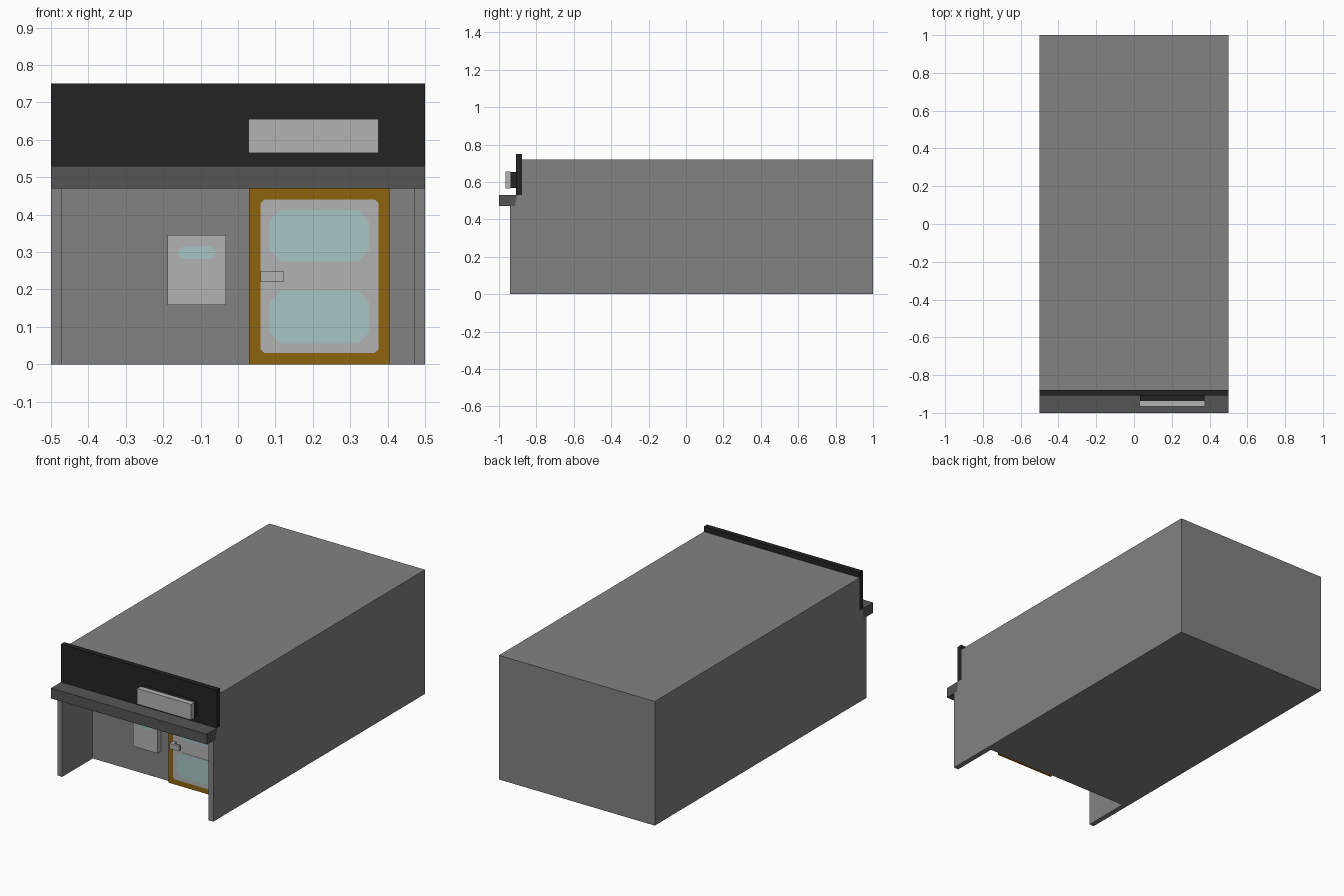
import bpy
import bmesh

default = bpy.data.objects.get("Cube")
if default:
    bpy.data.objects.remove(default, do_unlink=True)


def material(name, r, g, b):
    mat = bpy.data.materials.new(name)
    mat.use_nodes = True
    mat.diffuse_color = (r, g, b, 1)
    mat.node_tree.nodes["Principled BSDF"].inputs["Base Color"].default_value = (r, g, b, 1)
    return mat


WALL = material("wall grey", 0.223, 0.223, 0.223)
CANOPY = material("canopy dark grey", 0.09, 0.09, 0.09)
BLACK = material("sign black", 0.017, 0.017, 0.017)
LIGHT = material("light grey", 0.45, 0.45, 0.45)
GLASS = material("pale teal glass", 0.39, 0.56, 0.56)
FRAME = material("door frame ochre", 0.27, 0.127, 0.004)


def prism(name, points, axis, start, end, mat):
    """Extrude a flat outline along x (outline in y, z) or along y (outline in x, z)."""
    bm = bmesh.new()
    if axis == "x":
        corners = [(start, a, b) for a, b in points]
        move = (end - start, 0, 0)
    else:
        corners = [(a, start, b) for a, b in points]
        move = (0, end - start, 0)
    face = bm.faces.new([bm.verts.new(c) for c in corners])
    result = bmesh.ops.extrude_face_region(bm, geom=[face])
    new_verts = [v for v in result["geom"] if isinstance(v, bmesh.types.BMVert)]
    bmesh.ops.translate(bm, verts=new_verts, vec=move)
    bmesh.ops.recalc_face_normals(bm, faces=bm.faces)
    mesh = bpy.data.meshes.new(name)
    bm.to_mesh(mesh)
    bm.free()
    mesh.materials.append(mat)
    obj = bpy.data.objects.new(name, mesh)
    bpy.context.collection.objects.link(obj)
    return obj


def box(name, x0, x1, y0, y1, z0, z1, mat):
    return prism(name, [(x0, z0), (x1, z0), (x1, z1), (x0, z1)], "y", y0, y1, mat)


def cut_plate(name, x0, x1, z0, z1, cut, back, front, mat):
    """Thin upright plate with clipped corners."""
    outline = [(x0 + cut, z0), (x1 - cut, z0), (x1, z0 + cut), (x1, z1 - cut),
               (x1 - cut, z1), (x0 + cut, z1), (x0, z1 - cut), (x0, z0 + cut)]
    return prism(name, outline, "y", back, front, mat)


# Building shell with an entrance recess between two thin side walls
RECESS = -0.66
shell = prism("building_shell",
              [(-0.94, 0), (1, 0), (1, 0.72), (-0.878, 0.72), (-0.878, 0.53),
               (-0.904, 0.53), (-0.914, 0.47), (-0.94, 0.47)],
              "x", -0.5, 0.5, WALL)
cutter = box("recess_cutter", -0.47, 0.47, -1.1, RECESS, -0.1, 0.472, WALL)
cutter.hide_render = True
cut = shell.modifiers.new("recess", "BOOLEAN")
cut.operation = "DIFFERENCE"
cut.solver = "EXACT"
cut.object = cutter
bpy.context.view_layer.objects.active = shell
bpy.ops.object.modifier_apply(modifier=cut.name)
bpy.data.objects.remove(cutter, do_unlink=True)

# Canopy slab and fascia board
prism("canopy", [(-1, 0.47), (-0.914, 0.47), (-0.904, 0.53), (-1, 0.53)],
      "x", -0.5, 0.5, CANOPY)
box("fascia_board", -0.5, 0.5, -0.908, -0.878, 0.53, 0.75, BLACK)

# Blank sign panel on its dark mount
box("sign_mount", 0.032, 0.373, -0.937, -0.908, 0.567, 0.653, BLACK)
box("sign_panel", 0.028, 0.375, -0.965, -0.937, 0.565, 0.656, LIGHT)

# Door: frame, leaf, two panes
frame_front = RECESS - 0.018
leaf_front = frame_front - 0.002
box("door_frame", 0.03, 0.405, frame_front, RECESS, 0, 0.472, FRAME)
cut_plate("door_leaf", 0.06, 0.376, 0.03, 0.44, 0.01, frame_front, leaf_front, LIGHT)
for name, low, high in (("lower_pane", 0.055, 0.197), ("upper_pane", 0.275, 0.413)):
    cut_plate(name, 0.084, 0.35, low, high, 0.03, leaf_front, leaf_front - 0.002, GLASS)

# Door handle: post and grip
box("handle_post", 0.06, 0.08, -0.7, leaf_front, 0.22, 0.25, LIGHT)
box("handle_grip", 0.06, 0.122, -0.715, -0.7, 0.22, 0.25, LIGHT)

# Wall box with a small display
box("wall_box", -0.188, -0.032, RECESS - 0.032, RECESS, 0.158, 0.345, LIGHT)
cut_plate("wall_box_display", -0.16, -0.06, 0.282, 0.315, 0.012,
          RECESS - 0.032, RECESS - 0.034, GLASS)
